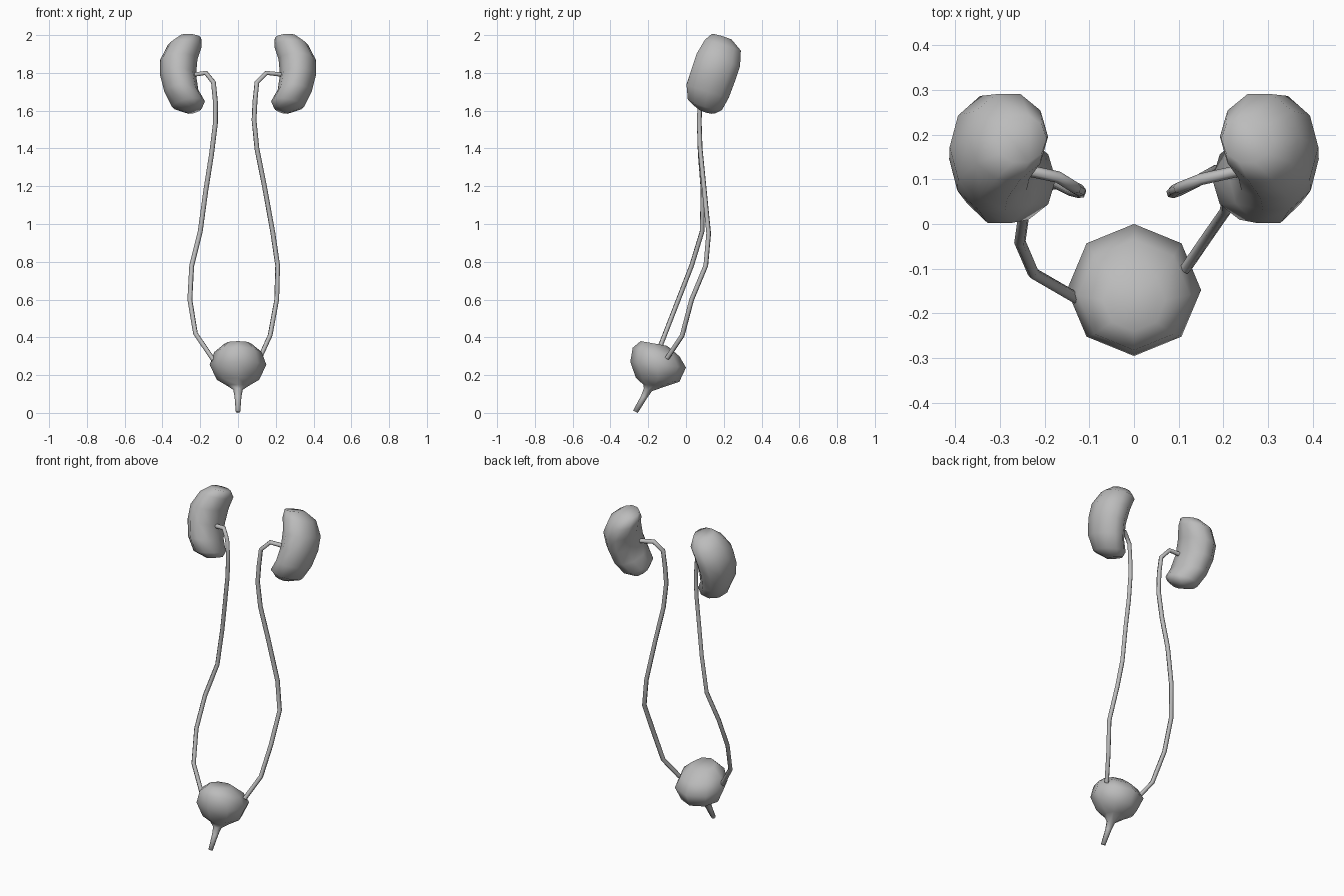
import bpy, bmesh
from math import cos, sin, tau

if "Cube" in bpy.data.objects:
    bpy.data.objects.remove(bpy.data.objects["Cube"])

# One plain grey for every organ
grey = bpy.data.materials.new("soft grey")
grey.use_nodes = True
grey.diffuse_color = (0.5, 0.5, 0.5, 1)
grey.node_tree.nodes["Principled BSDF"].inputs["Base Color"].default_value = (0.5, 0.5, 0.5, 1)


def add(name, data):
    obj = bpy.data.objects.new(name, data)
    bpy.context.collection.objects.link(obj)
    data.materials.append(grey)
    return obj


def loft(name, rings):
    """Skin a list of point rings, close both ends and shade smooth."""
    bm = bmesh.new()
    loops = [[bm.verts.new(p) for p in ring] for ring in rings]
    for low, high in zip(loops, loops[1:]):
        n = len(low)
        for i in range(n):
            j = (i + 1) % n
            bm.faces.new((low[i], low[j], high[j], high[i]))
    bm.faces.new(loops[0])
    bm.faces.new(loops[-1])
    bmesh.ops.recalc_face_normals(bm, faces=bm.faces)
    for face in bm.faces:
        face.smooth = True
    mesh = bpy.data.meshes.new(name)
    bm.to_mesh(mesh)
    bm.free()
    return add(name, mesh)


def bladder_ring(front_y, front_z, back_y, back_z, half_width, sides=8):
    ring = []
    for i in range(sides):
        a = tau * i / sides
        t = (1 + cos(a)) / 2
        ring.append((half_width * sin(a),
                     front_y + (back_y - front_y) * t,
                     front_z + (back_z - front_z) * t))
    return ring


def kidney_ring(side, in_x, in_z, out_x, out_z, y, depth, sides=10):
    ring = []
    for i in range(sides):
        a = tau * i / sides
        t = (1 + cos(a)) / 2
        dy = depth * sin(a)
        ring.append((side * (in_x + (out_x - in_x) * t), y + dy,
                     in_z + (out_z - in_z) * t - 0.3 * dy))
    return ring


# Bladder with its neck running down and forward
loft("bladder", [bladder_ring(*r) for r in (
    (-0.28, 0.013, -0.255, 0.0, 0.012),
    (-0.238, 0.09, -0.205, 0.08, 0.018),
    (-0.223, 0.13, -0.18, 0.115, 0.025),
    (-0.226, 0.15, -0.11, 0.14, 0.06),
    (-0.265, 0.185, -0.035, 0.165, 0.112),
    (-0.295, 0.27, 0.0, 0.24, 0.15),
    (-0.282, 0.345, -0.035, 0.30, 0.125),
    (-0.24, 0.38, -0.10, 0.355, 0.07))])

# Bean-shaped kidneys, leaning back towards the top
kidney = (
    (0.19, 1.615, 0.27, 1.59, 0.105, 0.05),
    (0.175, 1.65, 0.35, 1.62, 0.10, 0.095),
    (0.21, 1.71, 0.39, 1.70, 0.115, 0.118),
    (0.222, 1.79, 0.413, 1.79, 0.145, 0.12),
    (0.215, 1.87, 0.412, 1.87, 0.172, 0.12),
    (0.192, 1.94, 0.37, 1.95, 0.195, 0.1),
    (0.195, 1.985, 0.31, 1.995, 0.19, 0.055))
for side, label in ((1, "left"), (-1, "right")):
    loft(label + "_kidney", [kidney_ring(side, *r) for r in kidney])

# Ureters: thin tubes from each kidney down to the bladder
paths = {
    "left_ureter": (
        (0.24, 0.12, 1.79), (0.15, 0.10, 1.80), (0.10, 0.08, 1.75),
        (0.09, 0.075, 1.65), (0.085, 0.07, 1.55), (0.10, 0.075, 1.40),
        (0.14, 0.095, 1.20), (0.185, 0.12, 0.95), (0.21, 0.105, 0.78),
        (0.205, 0.03, 0.60), (0.17, -0.02, 0.41), (0.115, -0.10, 0.29)),
    "right_ureter": (
        (-0.24, 0.12, 1.79), (-0.17, 0.105, 1.80), (-0.13, 0.08, 1.75),
        (-0.12, 0.075, 1.65), (-0.12, 0.07, 1.53), (-0.14, 0.075, 1.37),
        (-0.17, 0.09, 1.18), (-0.20, 0.085, 0.96), (-0.245, 0.03, 0.78),
        (-0.255, -0.04, 0.60), (-0.225, -0.11, 0.42), (-0.13, -0.165, 0.28)),
}
for name, points in paths.items():
    curve = bpy.data.curves.new(name, "CURVE")
    curve.dimensions = "3D"
    curve.bevel_depth = 0.013
    curve.bevel_resolution = 1
    curve.use_fill_caps = True
    spline = curve.splines.new("POLY")
    spline.points.add(len(points) - 1)
    for point, co in zip(spline.points, points):
        point.co = (*co, 1)
    add(name, curve)
